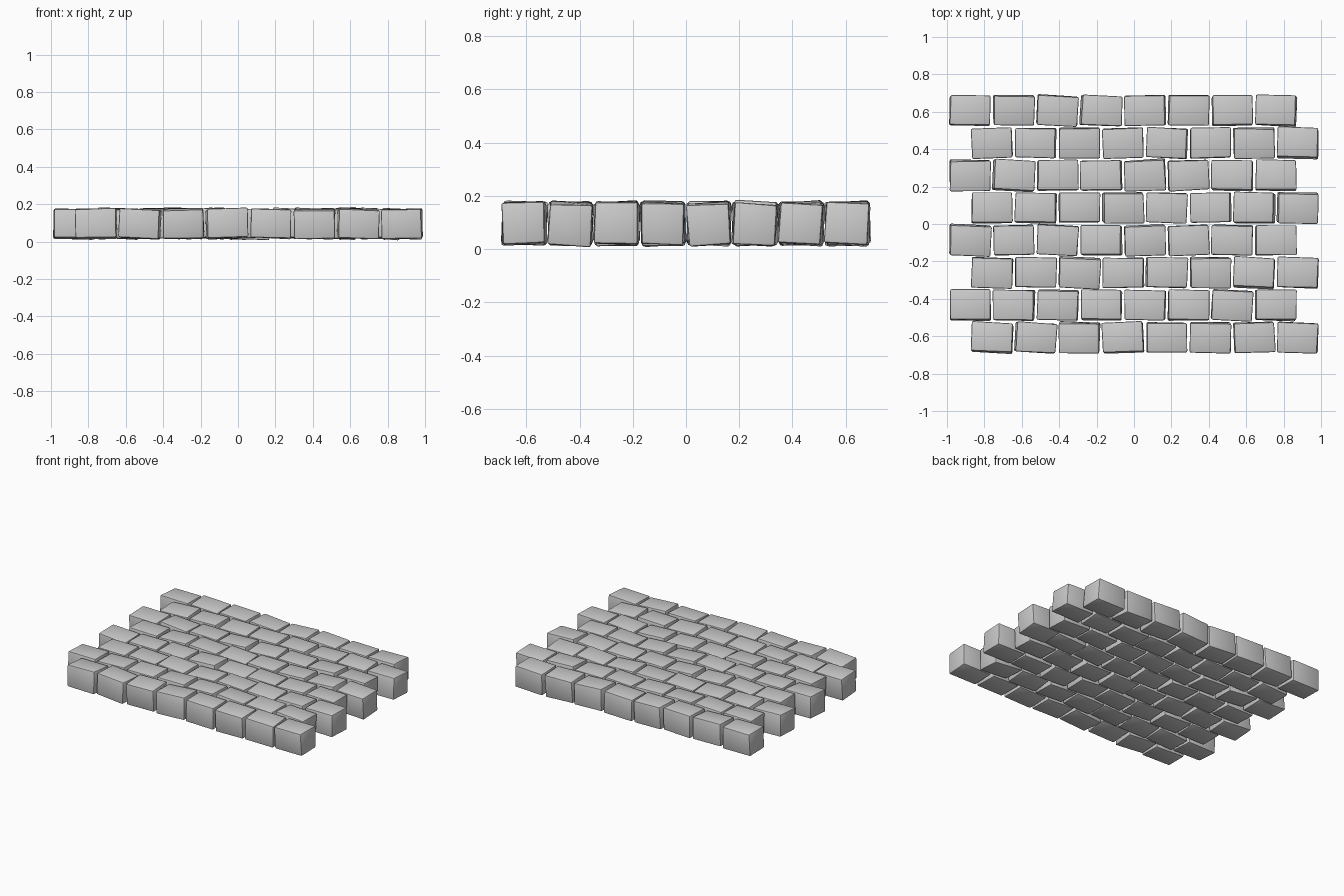
import bpy, bmesh, random
from math import radians
from mathutils import Matrix, Vector

random.seed(11)
if "Cube" in bpy.data.objects:
    bpy.data.objects.remove(bpy.data.objects["Cube"], do_unlink=True)

# Single stone colour
stone = bpy.data.materials.new("grey stone")
stone.use_nodes = True
GREY = (0.6, 0.6, 0.6, 1)
stone.diffuse_color = GREY
stone.node_tree.nodes["Principled BSDF"].inputs["Base Color"].default_value = GREY

BLOCK = Vector((0.217, 0.16, 0.154))
PITCH_X, PITCH_Y, MID_Z = 0.2335, 0.1735, 0.096

# Turn of each stone about the vertical in degrees, rows from front to back
TURNS = [
    (-3, -3, -1, 3, 0, -1, 2, -2),
    (0, -1, -2, 0, -1, -1, -3, -1),
    (-2, -1, -3, 0, -1, 0, -3, -2),
    (-2, 1, -3, 0, 2, 2, -1, 0),
    (0, -1, 0, 1, -2, 1, -1, -1),
    (0, -3, 0, 1, 3, 2, -1, 0),
    (2, -1, 0, 2, -3, 1, 1, -2),
    (-1, -1, -3, -3, 1, -1, 0, -2),
]


def jitter(amount):
    return random.uniform(-amount, amount)


def paving_stone(name, centre, turn):
    """A slightly uneven block with softened edges, tilted a little."""
    bm = bmesh.new()
    bmesh.ops.create_cube(bm, size=1)
    for v in bm.verts:
        v.co = v.co * BLOCK + Vector([jitter(0.003) for _ in range(3)])
    bmesh.ops.bevel(bm, geom=bm.edges[:], offset=0.008, segments=2,
                    profile=0.5, affect='EDGES')
    tilt = (Matrix.Rotation(radians(turn), 4, 'Z')
            @ Matrix.Rotation(radians(jitter(3)), 4, 'Y')
            @ Matrix.Rotation(radians(jitter(3.5)), 4, 'X'))
    bm.transform(tilt)
    mesh = bpy.data.meshes.new(name)
    bm.to_mesh(mesh)
    bm.free()
    mesh.materials.append(stone)
    obj = bpy.data.objects.new(name, mesh)
    obj.location = centre
    bpy.context.collection.objects.link(obj)
    obj.select_set(True)
    bpy.context.view_layer.objects.active = obj


# Running bond: every other row is shifted by half a stone
bpy.ops.object.select_all(action='DESELECT')
for row, turns in enumerate(TURNS):
    shift = PITCH_X / 4 * (1 if row % 2 == 0 else -1)
    for col, turn in enumerate(turns):
        centre = ((col - 3.5) * PITCH_X + shift,
                  (row - 3.5) * PITCH_Y,
                  MID_Z + jitter(0.003))
        paving_stone(f"paving_stone_{row + 1}_{col + 1}", centre, turn)

bpy.ops.object.shade_smooth_by_angle(angle=radians(40))
